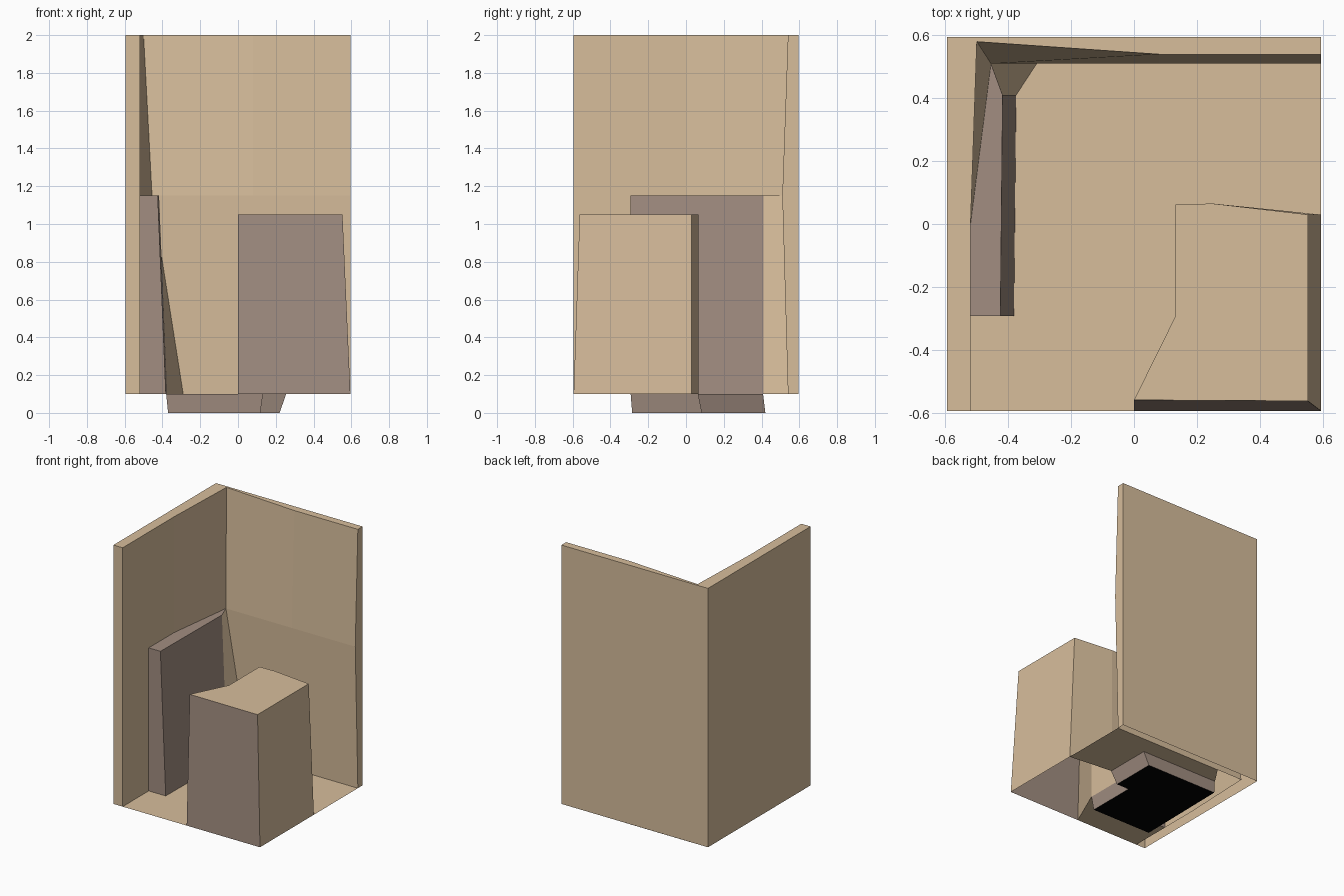
import bpy, bmesh

if "Cube" in bpy.data.objects:
    bpy.data.objects.remove(bpy.data.objects["Cube"])


def material(name, rgb):
    m = bpy.data.materials.new(name)
    m.diffuse_color = (*rgb, 1)
    m.use_nodes = True
    m.node_tree.nodes["Principled BSDF"].inputs["Base Color"].default_value = m.diffuse_color
    return m


TAN = material("tan", (0.68, 0.51, 0.33))
BROWN = material("brown", (0.36, 0.27, 0.22))
BLACK = material("black", (0.0, 0.0, 0.0))
MATS = (TAN, BROWN, BLACK)


def loft(name, rings, side_mats, top=None, bottom=None):
    """Join stacked (z, outline) rings; a side material of None leaves a gap."""
    bm = bmesh.new()
    levels = [[bm.verts.new((x, y, z)) for x, y in pts] for z, pts in rings]
    n = len(levels[0])
    for low, high in zip(levels, levels[1:]):
        for i, mat in enumerate(side_mats):
            if mat is not None:
                j = (i + 1) % n
                bm.faces.new((low[i], low[j], high[j], high[i])).material_index = mat
    if top is not None:
        bm.faces.new(levels[-1]).material_index = top
    if bottom is not None:
        bm.faces.new(levels[0][::-1]).material_index = bottom
    mesh = bpy.data.meshes.new(name)
    bm.to_mesh(mesh)
    bm.free()
    for m in MATS:
        mesh.materials.append(m)
    ob = bpy.data.objects.new(name, mesh)
    bpy.context.collection.objects.link(ob)
    return ob


E = 0.595


# L-shaped corner walls, inner faces bulging at mid height
def wall_outline(corner, back_y):
    return [(-E, -E), (-0.52, -E), (-0.52, 0), corner, (0.08, back_y),
            (E, back_y), (E, E), (-E, E)]


loft("corner_walls", [(0.1, wall_outline((-0.5, 0.54), 0.54)),
                      (1.15, wall_outline((-0.455, 0.51), 0.51)),
                      (2.0, wall_outline((-0.5, 0.58), 0.54))], [0] * 8, top=0)

# Leaning slab against the left wall, with a tan chamfer into the corner
loft("side_slab",
     [(0.1, [(-0.52, -0.293), (-0.382, -0.293), (-0.375, 0.41), (-0.29, 0.54), (-0.52, 0)]),
      (1.15, [(-0.52, -0.293), (-0.425, -0.293), (-0.418, 0.41), (-0.455, 0.51), (-0.52, 0)])],
     [1, 1, 0, None, None], top=1)

# Front right block with a notched left side
back = [(0.25, 0.065), (0.132, 0.062), (0.132, -0.293)]
loft("corner_block",
     [(0.1, [(0, -E), (E, -E), (E, 0.03)] + back),
      (1.05, [(0, -0.56), (0.553, -0.563), (0.553, 0.03)] + back)],
     [1, 0, 0, 0, 0, 0], top=0)

# Floor sheet between the walls, block and slab
loft("floor", [(0.1, [(-0.52, -E), (0, -E)] + back[::-1] +
                [(E, 0.03), (E, 0.54), (-0.29, 0.54), (-0.375, 0.41),
                 (-0.382, -0.293), (-0.52, -0.293)])], [], top=0)

# Shallow stepped base under the floor
loft("base",
     [(0, [(-0.37, -0.285), (0.118, -0.285), (0.118, 0.082), (0.22, 0.082),
           (0.22, 0.42), (-0.36, 0.42)]),
      (0.1, [(-0.38, -0.293), (0.132, -0.293), (0.132, 0.062), (0.255, 0.062),
             (0.255, 0.408), (-0.375, 0.408)])],
     [1] * 6, bottom=2)
